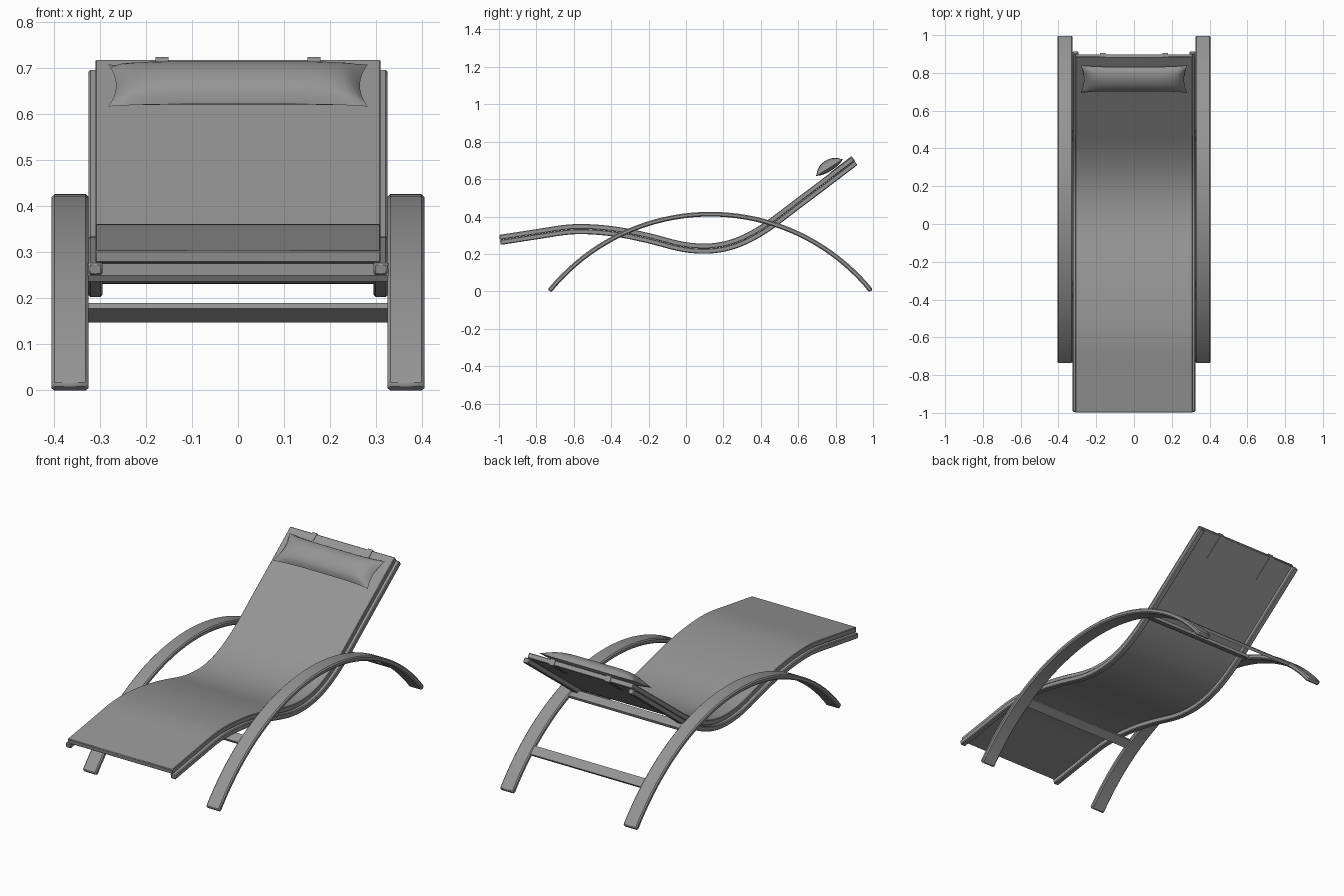
import bpy
import bmesh
from math import sin, cos, asin, radians
from mathutils import Vector

old = bpy.data.objects.get("Cube")
if old:
    bpy.data.objects.remove(old, do_unlink=True)

grey = bpy.data.materials.new("warm_grey")
grey.use_nodes = True
GREY = (0.3, 0.3, 0.3, 1)
grey.diffuse_color = GREY
grey.node_tree.nodes["Principled BSDF"].inputs["Base Color"].default_value = GREY


def finish(name, bm, bevel=0):
    bmesh.ops.recalc_face_normals(bm, faces=bm.faces)
    mesh = bpy.data.meshes.new(name)
    bm.to_mesh(mesh)
    bm.free()
    mesh.materials.append(grey)
    obj = bpy.data.objects.new(name, mesh)
    bpy.context.collection.objects.link(obj)
    if bevel:
        mod = obj.modifiers.new("bevel", 'BEVEL')
        mod.width = bevel
        mod.segments = 1
        mod.limit_method = 'ANGLE'
        mod.angle_limit = radians(40)
    bpy.ops.object.select_all(action='DESELECT')
    obj.select_set(True)
    bpy.context.view_layer.objects.active = obj
    bpy.ops.object.shade_smooth_by_angle(angle=radians(30))
    return obj


def strip(name, path, x0, x1, low, high, bevel=0):
    """Sweep a rectangle along a side path of (y, z) points."""
    bm = bmesh.new()
    rings = []
    last = len(path) - 1
    for i, p in enumerate(path):
        t = (path[min(i + 1, last)] - path[max(i - 1, 0)]).normalized()
        n = Vector((-t.y, t.x))
        corners = [(x0, low), (x1, low), (x1, high), (x0, high)]
        rings.append([bm.verts.new((x, *(p + n * o))) for x, o in corners])
    for a, b in zip(rings, rings[1:]):
        for k in range(4):
            j = (k + 1) % 4
            bm.faces.new((a[k], a[j], b[j], b[k]))
    bm.faces.new(rings[0])
    bm.faces.new(rings[-1])
    return finish(name, bm, bevel)


def smooth_path(points, steps=5):
    """Catmull-Rom curve through the given points."""
    p = [Vector(q) for q in points]
    p = [2 * p[0] - p[1]] + p + [2 * p[-1] - p[-2]]
    out = []
    for a, b, c, d in zip(p, p[1:], p[2:], p[3:]):
        for s in range(steps):
            t = s / steps
            out.append(0.5 * (2 * b + (c - a) * t + (2 * a - 5 * b + 4 * c - d) * t * t
                              + (3 * b - a - 3 * c + d) * t ** 3))
    return out + [p[-2]]


# Arched legs
RADIUS, MID_Y, TOP_Z = 1.107, 0.13, 0.4125


def arc(a0, a1, count):
    angles = [a0 + (a1 - a0) * i / count for i in range(count + 1)]
    return [Vector((MID_Y + RADIUS * sin(a), TOP_Z - RADIUS + RADIUS * cos(a))) for a in angles]


END = asin(0.86 / RADIUS)
for side, x0, x1 in (("left", 0.325, 0.405), ("right", -0.405, -0.325)):
    strip(side + "_arched_leg", arc(-END, END, 40), x0, x1, -0.0125, 0.0125, 0.006)

# Flat crossbars between the arches
for name, y in (("front", -0.44), ("upper_rear", 0.5), ("lower_rear", 0.825)):
    a = asin((y - MID_Y) / RADIUS)
    strip(name + "_crossbar", arc(a - 0.022, a + 0.022, 2), -0.327, 0.327, -0.008, 0.008)

# Wavy lounging surface with a rail under each edge
seat_path = smooth_path([(-0.995, 0.275), (-0.8, 0.305), (-0.63, 0.33), (-0.5, 0.331),
                         (-0.35, 0.315), (-0.2, 0.284), (-0.05, 0.245), (0.05, 0.23),
                         (0.15, 0.231), (0.25, 0.252), (0.35, 0.295), (0.45, 0.357),
                         (0.6, 0.47), (0.75, 0.583), (0.9, 0.697)])
strip("seat_sling", seat_path, -0.31, 0.31, 0.001, 0.027, 0.003)
for side, x0, x1 in (("left", 0.295, 0.325), ("right", -0.325, -0.295)):
    strip(side + "_seat_rail", seat_path, x0, x1, -0.027, 0.0, 0.004)

# Straps from the pillow over the top edge
strap_path = [Vector((0.79, 0.613)), Vector((0.903, 0.699))]
for side, x in (("left", 0.165), ("right", -0.165)):
    strip(side + "_pillow_strap", strap_path, x - 0.014, x + 0.014, -0.002, 0.03)

# Head pillow: a plump cushion with pinched edges and pointed corners
tilt = radians(32)
centre = Vector((0, 0.767, 0.661))
along = Vector((0, cos(tilt), sin(tilt)))
up = Vector((0, -sin(tilt), cos(tilt)))
NU, NV = 28, 14
bm = bmesh.new()
for height in (0.043, -0.018):
    grid = []
    for i in range(NU + 1):
        u = 2 * i / NU - 1
        row = []
        for j in range(NV + 1):
            v = 2 * j / NV - 1
            x = u * (0.265 + 0.017 * v * v)
            w = v * (0.076 + 0.01 * u ** 4)
            h = height * ((1 - u ** 6) * (1 - v * v)) ** 0.6
            row.append(bm.verts.new(centre + Vector((x, 0, 0)) + along * w + up * h))
        grid.append(row)
    for a, b in zip(grid, grid[1:]):
        for j in range(NV):
            bm.faces.new((a[j], b[j], b[j + 1], a[j + 1]))
bmesh.ops.remove_doubles(bm, verts=bm.verts, dist=0.0005)
finish("head_pillow", bm)
